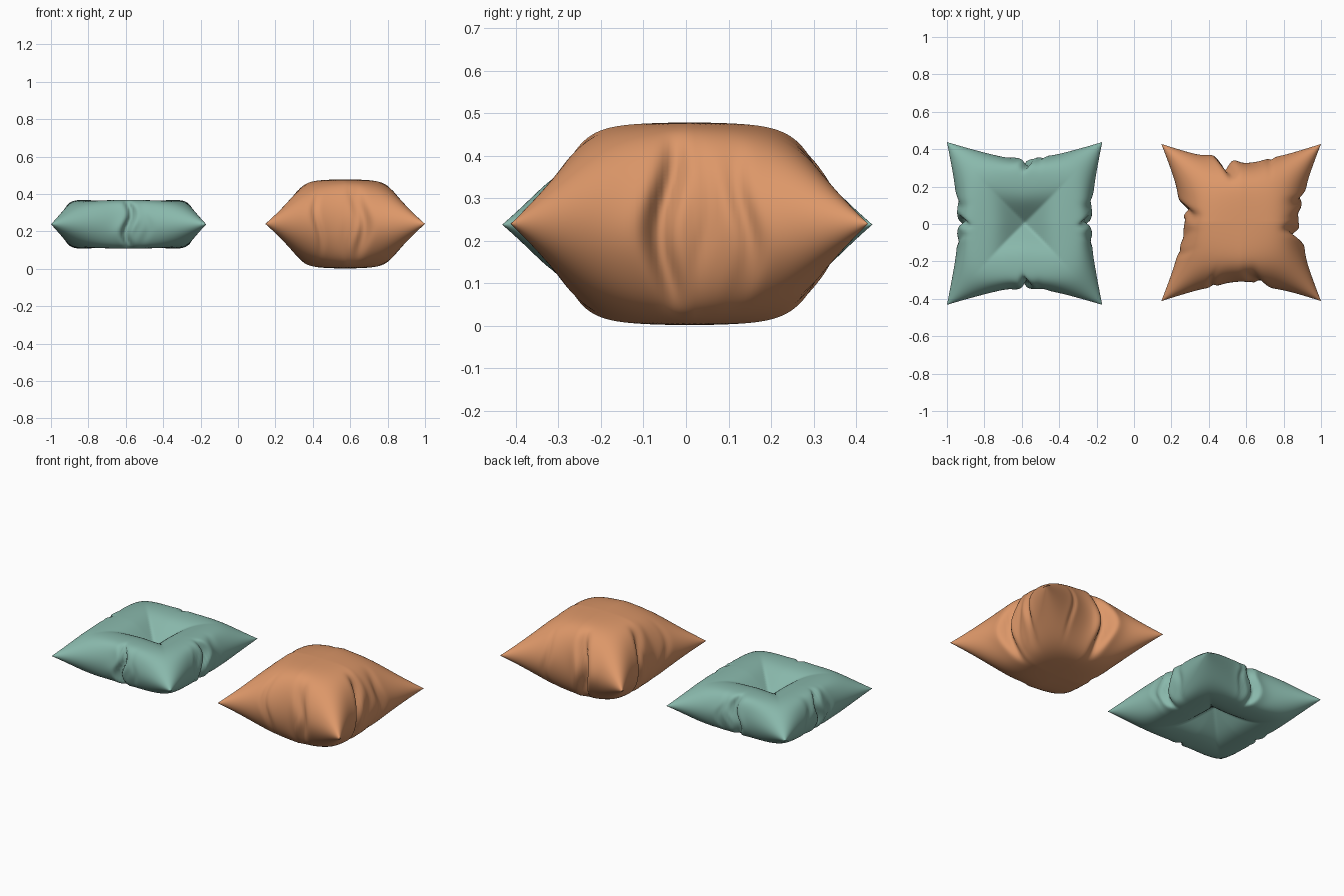
import bpy, bmesh, math, random

if "Cube" in bpy.data.objects:
    bpy.data.objects.remove(bpy.data.objects["Cube"])

random.seed(4)
N = 100  # grid divisions per side of each fabric panel


def soft_min(values, n):
    return sum(max(v, 1e-6) ** -n for v in values) ** (-1.0 / n)


def bend(x):
    # sine spacing packs grid lines towards the seam, where the walls are steep
    return math.sin(x * math.pi / 2)


def make_cushion(name, color, center, corner, middle, height, fill, tuft, creases):
    """Two inflated panels joined at a seam.
    corner / middle: seam half sizes at the corners and at edge middles.
    creases: (axis, sign, position, width, depth) gathers in the side walls."""
    bm = bmesh.new()

    def point(u, v, side):
        p, q = 1 - abs(u), 1 - abs(v)
        x = u * (middle[0] + (corner[0] - middle[0]) * abs(v) ** 1.25)
        y = v * (middle[1] + (corner[1] - middle[1]) * abs(u) ** 1.25)
        # cone-like corners, steep walls, flat crown
        limits = [fill * math.sqrt(max(p * q, 0)), 1.0]
        if tuft:
            # square funnel pulled to the middle, creased on the diagonals
            limits.append(0.03 + max(abs(u), abs(v)) / 0.45)
        h = soft_min(limits, 5)
        if p < 1e-6 or q < 1e-6:
            h = 0.0
        for axis, sign, pos, width, depth in creases:
            along, across, near = (v, u, p) if axis == 0 else (u, v, q)
            if across * sign <= 0 or near > 0.45:
                continue
            fade = (1 - near / 0.45) ** 2
            t = along - pos - 0.04 * math.sin(4 * h * side + pos * 9)
            # narrow groove with a puffed shoulder on both sides
            d = depth * (math.exp(-(t / width) ** 2)
                         - 0.35 * math.exp(-(t / (3 * width)) ** 2)) * fade
            if axis == 0:
                x -= sign * d
            else:
                y -= sign * d
        return (center[0] + x, center[1] + y, center[2] + side * height * h)

    for side in (1, -1):
        rows = []
        for i in range(N + 1):
            u = bend(2 * i / N - 1)
            rows.append([bm.verts.new(point(u, bend(2 * j / N - 1), side))
                         for j in range(N + 1)])
        for i in range(N):
            for j in range(N):
                quad = [rows[i][j], rows[i + 1][j], rows[i + 1][j + 1], rows[i][j + 1]]
                bm.faces.new(quad if side > 0 else quad[::-1])
    # sew the two panels together
    bmesh.ops.remove_doubles(bm, verts=bm.verts[:], dist=1e-5)
    bmesh.ops.recalc_face_normals(bm, faces=bm.faces[:])
    for f in bm.faces:
        f.smooth = True
    mesh = bpy.data.meshes.new(name)
    bm.to_mesh(mesh)
    bm.free()
    mat = bpy.data.materials.new(name + "_fabric")
    mat.diffuse_color = color
    mat.use_nodes = True
    mat.node_tree.nodes["Principled BSDF"].inputs["Base Color"].default_value = mat.diffuse_color
    mesh.materials.append(mat)
    obj = bpy.data.objects.new(name, mesh)
    bpy.context.collection.objects.link(obj)
    return obj


SIDES = [(0, 1), (0, -1), (1, 1), (1, -1)]


def small_folds(count, spread, depth):
    return [(a, s, random.uniform(-spread, spread), random.uniform(0.03, 0.07),
             random.uniform(0.3, 1) * depth) for a, s in SIDES for _ in range(count)]


# Tufted green cushion, one strong gather at the middle of each edge
make_cushion("tufted_cushion", (0.25, 0.48, 0.41, 1), (-0.585, 0.003, 0.238),
             (0.415, 0.435), (0.345, 0.335), 0.135, 3.0, True,
             [(a, s, 0.0, 0.05, 0.045) for a, s in SIDES] + small_folds(3, 0.3, 0.012))

# Plump orange cushion, irregular gathers in the walls
make_cushion("plump_cushion", (0.72, 0.31, 0.14, 1), (0.573, 0.008, 0.24),
             (0.427, 0.42), (0.295, 0.31), 0.24, 1.95, False,
             [(0, 1, -0.13, 0.07, 0.06), (0, -1, 0.14, 0.07, 0.045),
              (1, 1, -0.18, 0.07, 0.08), (1, -1, 0.2, 0.08, 0.035)]
             + small_folds(3, 0.4, 0.018))
